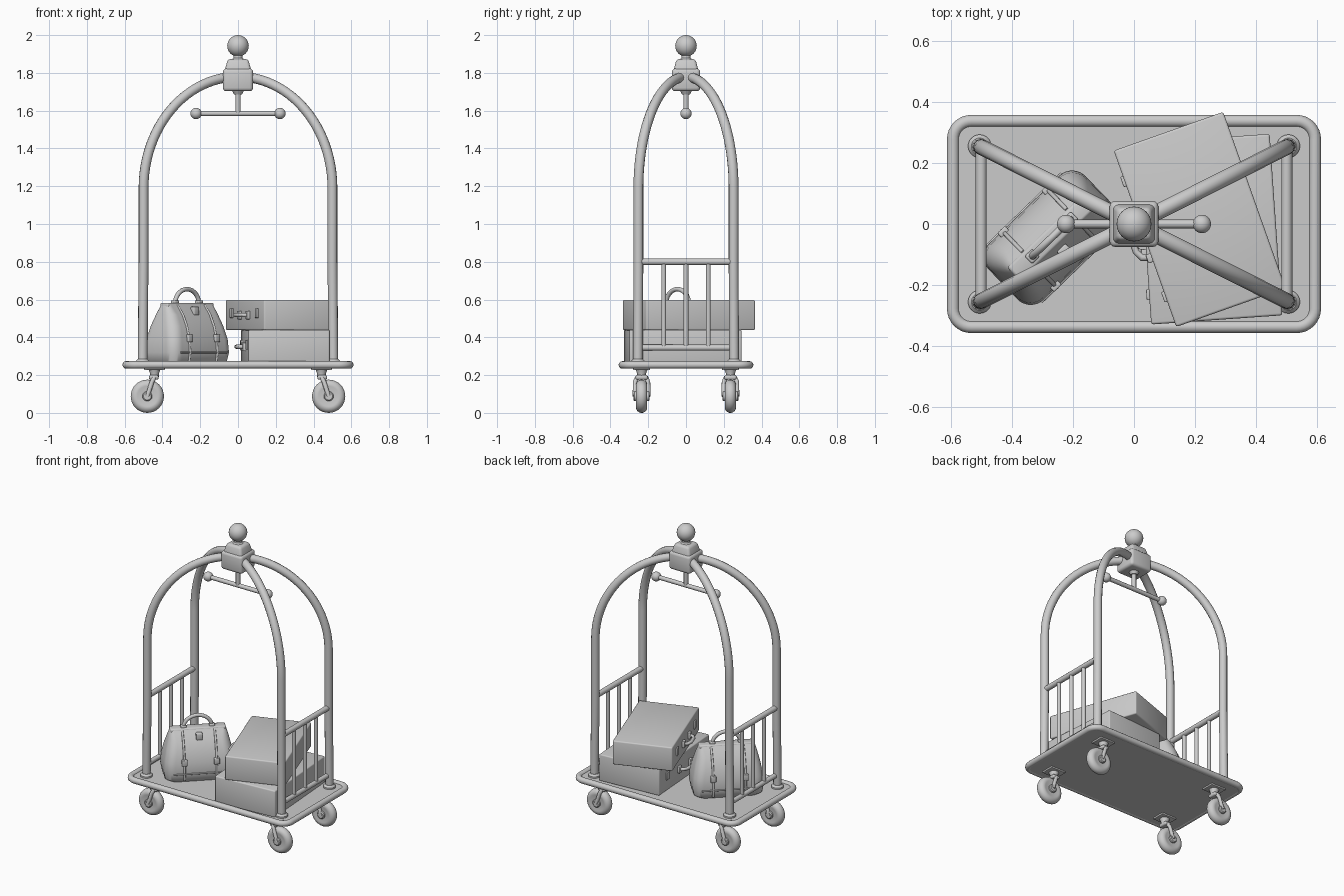
import bpy, bmesh, math
from mathutils import Matrix, Vector

if "Cube" in bpy.data.objects:
    bpy.data.objects.remove(bpy.data.objects["Cube"])


def finish(ob, angle=40):
    bpy.ops.object.select_all(action='DESELECT')
    ob.select_set(True)
    bpy.context.view_layer.objects.active = ob
    bpy.ops.object.shade_smooth_by_angle(angle=math.radians(angle))
    return ob


def mesh_object(name, bm, matrix=None):
    bmesh.ops.recalc_face_normals(bm, faces=bm.faces)
    me = bpy.data.meshes.new(name)
    bm.to_mesh(me)
    bm.free()
    ob = bpy.data.objects.new(name, me)
    bpy.context.collection.objects.link(ob)
    if matrix:
        ob.matrix_world = matrix
    return finish(ob)


def tube(name, pts, r, closed=False, matrix=None):
    cu = bpy.data.curves.new(name, 'CURVE')
    cu.dimensions = '3D'
    cu.bevel_depth = r
    cu.bevel_resolution = 4
    cu.use_fill_caps = True
    sp = cu.splines.new('POLY')
    sp.points.add(len(pts) - 1)
    for p, co in zip(sp.points, pts):
        p.co = (*co, 1)
    sp.use_cyclic_u = closed
    ob = bpy.data.objects.new(name, cu)
    bpy.context.collection.objects.link(ob)
    if matrix:
        ob.matrix_world = matrix
    bpy.ops.object.select_all(action='DESELECT')
    ob.select_set(True)
    bpy.context.view_layer.objects.active = ob
    bpy.ops.object.convert(target='MESH')
    return finish(bpy.context.object)


def box(name, loc, size, bevel=0.01, matrix=None, taper=1.0):
    bm = bmesh.new()
    bmesh.ops.create_cube(bm, size=1)
    for v in bm.verts:
        k = taper if v.co.z > 0 else 1
        v.co = Vector((v.co.x * size[0] * k, v.co.y * size[1] * k, v.co.z * size[2])) + Vector(loc)
    bmesh.ops.bevel(bm, geom=bm.edges[:], offset=bevel, segments=3, profile=0.5, affect='EDGES')
    return mesh_object(name, bm, matrix)


def ball(name, loc, r):
    bm = bmesh.new()
    bmesh.ops.create_uvsphere(bm, u_segments=32, v_segments=16, radius=r)
    return mesh_object(name, bm, Matrix.Translation(loc))


def lathe(name, profile, matrix, n=32):
    # profile of (radius, height) spun round local z
    return loft(name, [[(r * math.cos(2 * math.pi * i / n), r * math.sin(2 * math.pi * i / n), z)
                        for i in range(n)] for r, z in profile], matrix)


def loft(name, sections, matrix=None):
    bm = bmesh.new()
    rings = [[bm.verts.new(p) for p in s] for s in sections]
    n = len(rings[0])
    for a, b in zip(rings, rings[1:]):
        for i in range(n):
            bm.faces.new((a[i], a[(i + 1) % n], b[(i + 1) % n], b[i]))
    bm.faces.new(rings[0][::-1])
    bm.faces.new(rings[-1])
    return mesh_object(name, bm, matrix)


def rounded_rect(hx, hy, r, z, seg=8):
    pts = []
    for k, (sx, sy) in enumerate(((1, 1), (-1, 1), (-1, -1), (1, -1))):
        for i in range(seg + 1):
            a = math.pi / 2 * (k + i / seg)
            pts.append((sx * (hx - r) + r * math.cos(a), sy * (hy - r) + r * math.sin(a), z))
    return pts


# Platform with a raised round rim
loft('platform_deck', [rounded_rect(0.592, 0.337, 0.06, z) for z in (0.237, 0.262)])
tube('platform_rim', rounded_rect(0.592, 0.337, 0.06, 0.254), 0.02, closed=True)

# Four posts that bend into crossing arches
PX, PY = 0.5, 0.252
for sx in (-1, 1):
    for sy in (-1, 1):
        path = [(sx * PX * 1.01, sy * PY * 1.01, 0.25), (sx * PX, sy * PY, 0.8)]
        for i in range(25):
            a = math.pi / 2 * i / 24
            path.append((sx * PX * math.cos(a), sy * PY * math.cos(a), 1.19 + 0.59 * math.sin(a)))
        tube('arch_post', path, 0.026)
        lathe('post_collar', [(0.038, 0), (0.038, 0.014), (0.027, 0.026)],
              Matrix.Translation((sx * PX * 1.01, sy * PY * 1.01, 0.258)))

# End railings
for sx in (-1, 1):
    x = sx * PX
    for z, r in ((0.80, 0.018), (0.345, 0.016)):
        tube('rail_bar', [(x, -PY, z), (x, PY, z)], r)
    for y in (-0.118, 0, 0.118):
        tube('rail_spindle', [(x, y, 0.345), (x, y, 0.80)], 0.013)

# Top hub, finial and garment hanger bar
box('hub_block', (0, 0, 1.763), (0.16, 0.15, 0.12), 0.018)
box('hub_cap', (0, 0, 1.838), (0.145, 0.135, 0.07), 0.015, taper=0.75)
lathe('finial_neck', [(0.04, 1.865), (0.024, 1.88), (0.022, 1.91)], Matrix())
ball('finial_ball', (0, 0, 1.943), 0.057)
tube('hanger_stem', [(0, 0, 1.72), (0, 0, 1.585)], 0.014)
lathe('hanger_socket', [(0.02, 1.685), (0.034, 1.71)], Matrix())
tube('hanger_bar', [(-0.22, 0, 1.585), (0.22, 0, 1.585)], 0.014)
for sx in (-1, 1):
    ball('hanger_knob', (sx * 0.222, 0, 1.585), 0.03)

# Swivel casters
tyre = [(0.058 + 0.03 * math.cos(a), 0.03 * math.sin(a))
        for a in [math.radians(-110 + 220 * i / 16) for i in range(17)]]
for sx in (-1, 1):
    for sy in (-1, 1):
        x, y, z = sx * 0.48, sy * 0.235, 0.088
        stem = sx * 0.442
        turn = Matrix.Translation((x, y, z)) @ Matrix.Rotation(math.pi / 2, 4, 'X')
        lathe('caster_tyre', tyre, turn)
        lathe('caster_axle', [(0.02, -0.043), (0.026, -0.038), (0.026, 0.038), (0.02, 0.043)], turn, 20)
        box('caster_plate', (stem, y, 0.234), (0.11, 0.09, 0.014), 0.004)
        lathe('caster_stem', [(0.022, 0.185), (0.024, 0.21), (0.034, 0.235)],
              Matrix.Translation((stem, y, 0)), 20)
        box('caster_crown', (sx * 0.446, y, 0.188), (0.05, 0.064, 0.024), 0.009)
        for s in (-1, 1):
            tube('caster_fork', [(stem, y + s * 0.022, 0.19), (sx * 0.455, y + s * 0.034, 0.165),
                                 (x, y + s * 0.036, z)], 0.012)


# Two stacked suitcases with side handles
def suitcase(name, loc, size, turn):
    m = Matrix.Translation(loc) @ Matrix.Rotation(math.radians(turn), 4, 'Z')
    w, d, h = size
    box(name, (0, 0, h / 2), size, 0.008, m)
    for s in (-1, 1):
        box(name + '_handle_mount', (-w / 2 - 0.006, s * 0.065, h / 2), (0.02, 0.03, 0.045), 0.004, m)
        box(name + '_latch', (-w / 2 - 0.003, s * 0.2, h / 2 + 0.01), (0.012, 0.035, 0.05), 0.003, m)
    tube(name + '_handle', [(-w / 2, -0.065, h / 2), (-w / 2 - 0.03, -0.055, h / 2),
                            (-w / 2 - 0.042, -0.03, h / 2), (-w / 2 - 0.042, 0.03, h / 2),
                            (-w / 2 - 0.03, 0.055, h / 2), (-w / 2, 0.065, h / 2)], 0.011, matrix=m)


suitcase('lower_suitcase', (0.25, -0.017, 0.26), (0.43, 0.595, 0.18), 4)
suitcase('upper_suitcase', (0.215, 0.015, 0.438), (0.38, 0.612, 0.16), 19.5)

# Soft travel bag, narrowing to a framed top
bag = Matrix.Translation((-0.27, -0.045, 0)) @ Matrix.Rotation(math.radians(44), 4, 'Z')
sections = []
for z, hx, hy in ((0.26, 0.195, 0.105), (0.275, 0.212, 0.12), (0.32, 0.22, 0.128), (0.39, 0.216, 0.122),
                  (0.46, 0.203, 0.102), (0.52, 0.188, 0.072), (0.555, 0.178, 0.045), (0.575, 0.17, 0.03)):
    sections.append(rounded_rect(hx, hy, min(0.06, hy * 0.7), z))
loft('bag_body', sections, bag)
box('bag_frame', (0, 0, 0.568), (0.345, 0.062, 0.03), 0.01, bag)
tube('bag_handle', [(0.088 * math.cos(a), 0, 0.575 + 0.08 * math.sin(a))
                    for a in [math.pi * i / 20 for i in range(21)]], 0.012, matrix=bag)
for s in (-1, 1):
    box('handle_mount', (s * 0.088, 0, 0.583), (0.035, 0.035, 0.025), 0.006, bag)
    tube('bag_seam', [(-0.17, s * 0.128, 0.32), (0.17, s * 0.128, 0.32)], 0.005, matrix=bag)
    for x in (-0.1, 0.1):
        tube('bag_strap', [(x, s * 0.03, 0.57), (x, s * 0.072, 0.52), (x, s * 0.102, 0.46),
                           (x, s * 0.122, 0.39), (x, s * 0.128, 0.32), (x, s * 0.12, 0.275)], 0.007, matrix=bag)
        box('strap_buckle', (x, s * 0.122, 0.395), (0.035, 0.024, 0.04), 0.005, bag)
box('bag_clasp', (0, -0.06, 0.54), (0.04, 0.03, 0.045), 0.006, bag)
